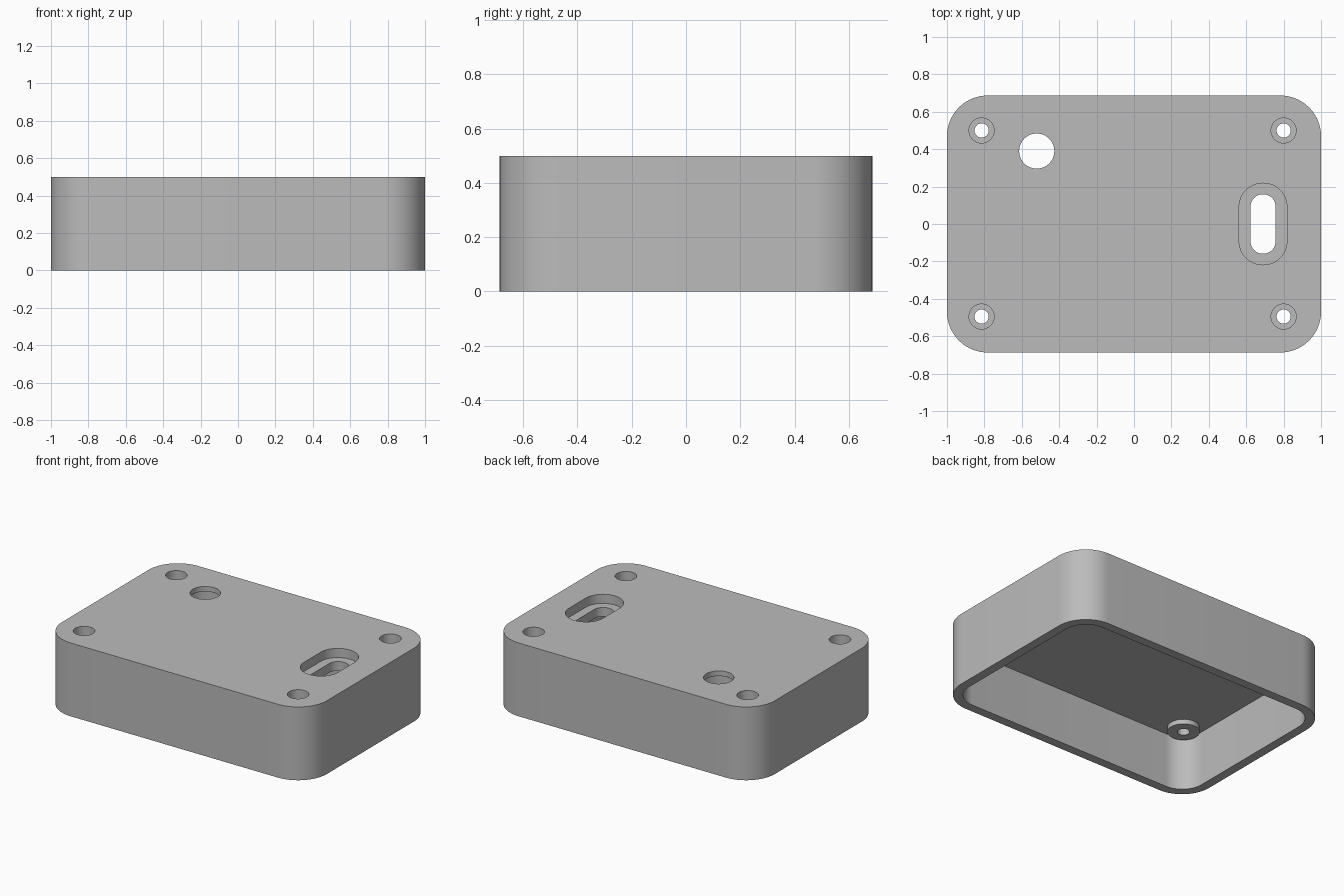
import bpy, bmesh, math

if "Cube" in bpy.data.objects:
    bpy.data.objects.remove(bpy.data.objects["Cube"])

grey = bpy.data.materials.new("plain grey")
grey.diffuse_color = (0.5, 0.5, 0.5, 1)
grey.use_nodes = True
grey.node_tree.nodes["Principled BSDF"].inputs["Base Color"].default_value = grey.diffuse_color


def rounded_prism(name, cx, cy, hx, hy, r, z0, z1, steps=16):
    """Rounded rectangle (or slot / circle when r reaches the half sizes), extruded from z0 to z1."""
    bm = bmesh.new()
    pts = []
    for q, (sx, sy) in enumerate([(1, 1), (-1, 1), (-1, -1), (1, -1)]):
        for i in range(steps + 1):
            a = math.pi / 2 * (q + i / steps)
            pts.append((cx + sx * (hx - r) + r * math.cos(a),
                        cy + sy * (hy - r) + r * math.sin(a), z0))
    verts = [bm.verts.new(p) for p in pts]
    bmesh.ops.remove_doubles(bm, verts=verts, dist=1e-5)
    face = bm.faces.new([v for v in verts if v.is_valid])
    top = bmesh.ops.extrude_face_region(bm, geom=[face])["geom"]
    bmesh.ops.translate(bm, vec=(0, 0, z1 - z0),
                        verts=[v for v in top if isinstance(v, bmesh.types.BMVert)])
    bmesh.ops.recalc_face_normals(bm, faces=bm.faces)
    mesh = bpy.data.meshes.new(name)
    bm.to_mesh(mesh)
    bm.free()
    mesh.materials.append(grey)
    ob = bpy.data.objects.new(name, mesh)
    bpy.context.collection.objects.link(ob)
    return ob


def disc(name, x, y, r, z0, z1):
    return rounded_prism(name, x, y, r, r, r, z0, z1, 12)


def combine(target, tool, operation):
    """Apply a boolean and discard the tool."""
    mod = target.modifiers.new(operation, 'BOOLEAN')
    mod.operation, mod.object, mod.solver = operation, tool, 'EXACT'
    bpy.context.view_layer.objects.active = target
    bpy.ops.object.modifier_apply(modifier=mod.name)
    bpy.data.objects.remove(tool, do_unlink=True)


HEIGHT, CEILING, BOSS_FACE, WALL = 0.5, 0.375, 0.342, 0.062
SCREWS = [(x, y) for x in (-0.815, 0.80) for y in (-0.495, 0.50)]

# Open-bottomed shell
case = rounded_prism("enclosure_cover", 0, 0, 1, 0.687, 0.218, 0, HEIGHT)
combine(case, rounded_prism("cavity", 0, 0, 1 - WALL, 0.687 - WALL, 0.156, -0.1, CEILING), 'DIFFERENCE')

# Screw bosses under the lid, each with a counterbored hole
for x, y in SCREWS:
    combine(case, disc("boss", x, y, 0.10, BOSS_FACE, CEILING + 0.04), 'UNION')
for x, y in SCREWS:
    combine(case, disc("counterbore", x, y, 0.067, 0.40, 0.6), 'DIFFERENCE')
    combine(case, disc("screw_hole", x, y, 0.038, 0.3, 0.45), 'DIFFERENCE')

# Round opening, thinned from inside
combine(case, disc("round_hole", -0.52, 0.39, 0.094, 0.3, 0.6), 'DIFFERENCE')
combine(case, disc("round_recess", -0.52, 0.39, 0.128, 0.3, 0.465), 'DIFFERENCE')

# Stepped slot
combine(case, rounded_prism("slot_recess", 0.69, 0, 0.128, 0.218, 0.127, 0.4375, 0.6), 'DIFFERENCE')
combine(case, rounded_prism("slot_hole", 0.69, 0, 0.067, 0.159, 0.066, 0.3, 0.5), 'DIFFERENCE')

# Smooth curved walls, crisp edges
bpy.ops.object.select_all(action='DESELECT')
case.select_set(True)
bpy.context.view_layer.objects.active = case
bpy.ops.object.shade_smooth_by_angle(angle=math.radians(30))
